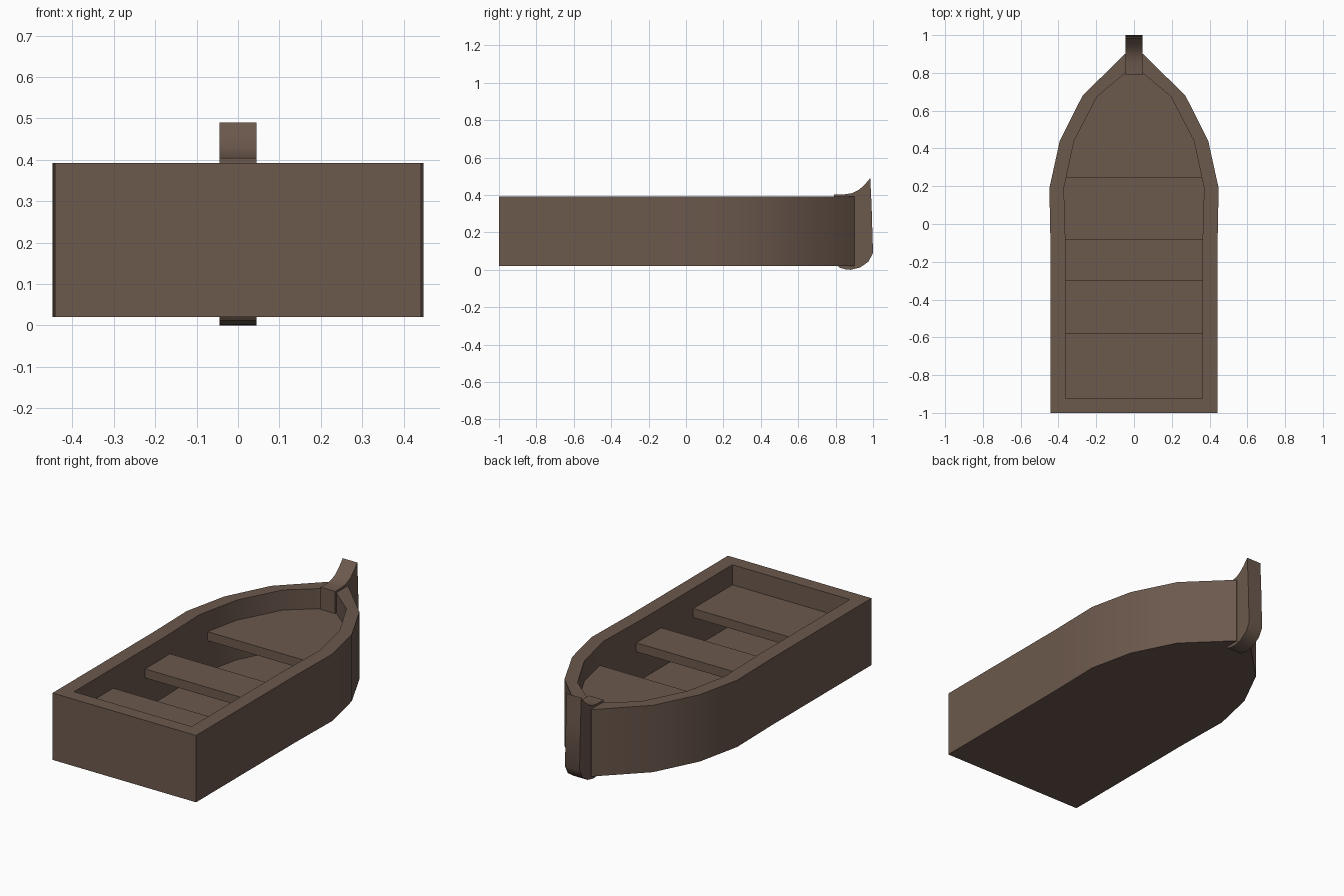
import bpy, bmesh, math

if "Cube" in bpy.data.objects:
    bpy.data.objects.remove(bpy.data.objects["Cube"])

wood = bpy.data.materials.new("brown_wood")
wood.diffuse_color = (0.15, 0.10, 0.075, 1)
wood.use_nodes = True
wood.node_tree.nodes["Principled BSDF"].inputs["Base Color"].default_value = wood.diffuse_color


def finish(name, bm):
    bmesh.ops.recalc_face_normals(bm, faces=bm.faces)
    me = bpy.data.meshes.new(name)
    bm.to_mesh(me)
    bm.free()
    ob = bpy.data.objects.new(name, me)
    bpy.context.collection.objects.link(ob)
    me.materials.append(wood)
    bpy.ops.object.select_all(action='DESELECT')
    ob.select_set(True)
    bpy.context.view_layer.objects.active = ob
    bpy.ops.object.shade_smooth_by_angle(angle=math.radians(30))
    return ob


def mirrored(half):
    return half + [(-x, y) for x, y in reversed(half)]


def prism(name, points, offset):
    # Extrude a closed 3D polygon along an offset
    bm = bmesh.new()
    face = bm.faces.new([bm.verts.new(p) for p in points])
    ext = bmesh.ops.extrude_face_region(bm, geom=[face], use_keep_orig=True)
    verts = [g for g in ext["geom"] if isinstance(g, bmesh.types.BMVert)]
    bmesh.ops.translate(bm, verts=verts, vec=offset)
    return finish(name, bm)


# Half outlines seen from above, stern to bow
outer = [(0.442, -1), (0.442, -0.12), (0.448, 0.19), (0.393, 0.44),
         (0.272, 0.68), (0.048, 0.90)]
inner = [(0.362, -0.925), (0.362, -0.12), (0.371, 0.19), (0.317, 0.44),
         (0.195, 0.675), (0.045, 0.80)]
BOTTOM, FLOOR, RIM = 0.02, 0.06, 0.392

# Hull: outer wall, rim, inner wall, floor and underside
bm = bmesh.new()
rings = [[bm.verts.new((x, y, z)) for x, y in mirrored(half)]
         for half, z in ((outer, BOTTOM), (outer, RIM), (inner, RIM), (inner, FLOOR))]
for a, b in zip(rings, rings[1:]):
    for i in range(len(a)):
        j = (i + 1) % len(a)
        bm.faces.new((a[i], a[j], b[j], b[i]))
bm.faces.new(rings[0])
bm.faces.new(rings[-1])
finish("hull", bm)

# Seats: stern bench, middle bench and bow deck following the inner wall
SEAT_TOP, SEAT_THICK = 0.28, 0.05
seats = {
    "stern_seat": [(0.364, -0.927), (0.364, -0.58)],
    "middle_seat": [(0.364, -0.30), (0.364, -0.08)],
    "bow_seat": [(0.361, 0.245)] + inner[3:],
}
for name, half in seats.items():
    prism(name, [(x, y, SEAT_TOP) for x, y in mirrored(half)], (0, 0, -SEAT_THICK))

# Stem post: curved side profile across the bow
stem = [(0.79, 0.05), (0.82, 0.012), (0.85, 0.003), (0.88, 0), (0.93, 0.012),
        (0.975, 0.043), (1.0, 0.09), (0.992, 0.35), (0.985, 0.49),
        (0.955, 0.455), (0.925, 0.428), (0.89, 0.41), (0.85, 0.404), (0.79, 0.404)]
prism("stem_post", [(-0.045, y, z) for y, z in stem], (0.09, 0, 0))
